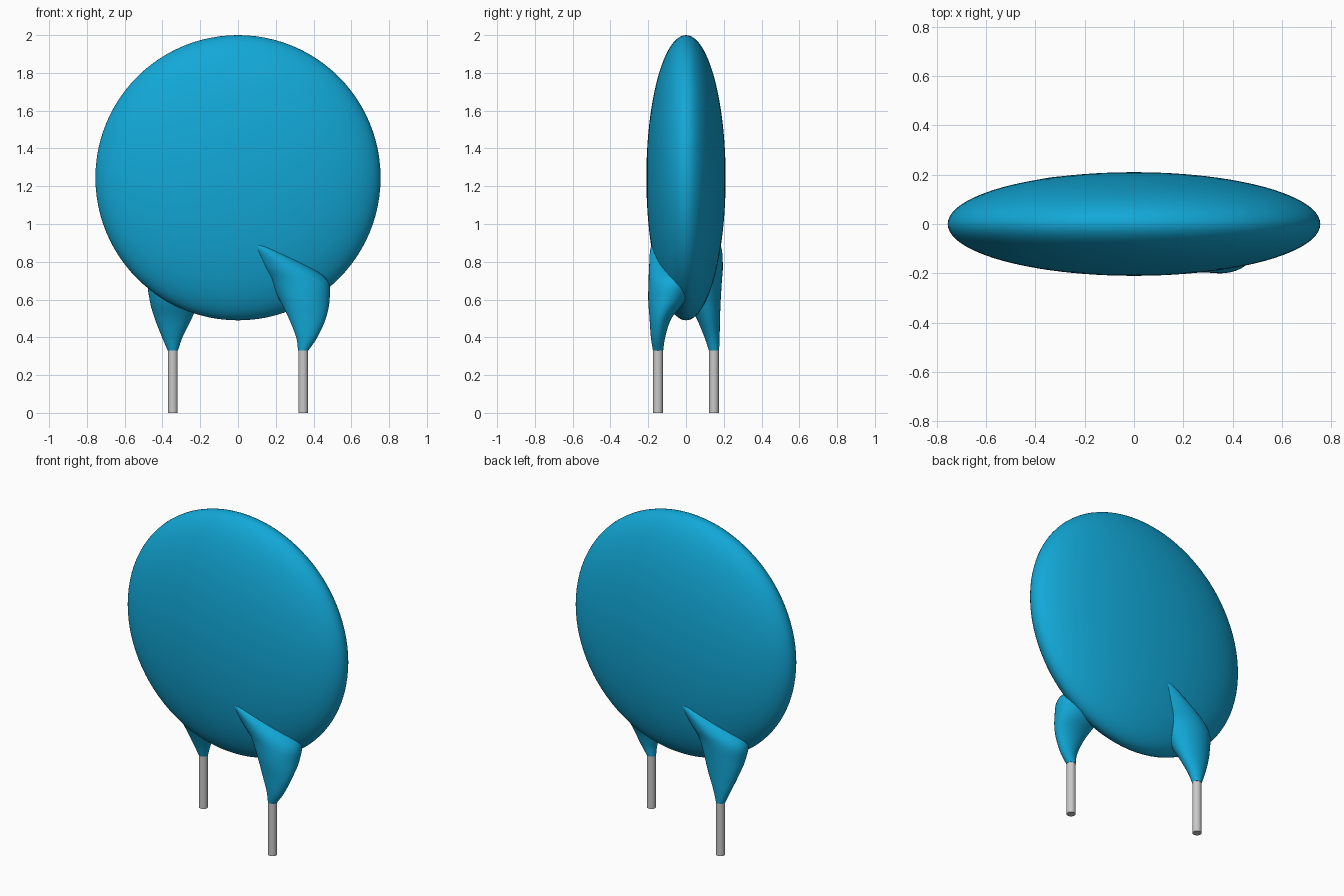
import bpy
import bmesh
from math import cos, sin, pi
from mathutils import Vector

if "Cube" in bpy.data.objects:
    bpy.data.objects.remove(bpy.data.objects["Cube"], do_unlink=True)


def material(name, rgb):
    m = bpy.data.materials.new(name)
    m.use_nodes = True
    m.diffuse_color = (*rgb, 1)
    m.node_tree.nodes["Principled BSDF"].inputs["Base Color"].default_value = (*rgb, 1)
    return m


blue = material("blue coating", (0.006, 0.39, 0.68))
metal = material("grey metal", (0.58, 0.58, 0.58))


def finish(obj, name, mat):
    obj.name = name
    obj.data.materials.append(mat)
    bpy.ops.object.select_all(action="DESELECT")
    obj.select_set(True)
    bpy.context.view_layer.objects.active = obj
    bpy.ops.object.transform_apply(location=False, rotation=True, scale=True)
    bpy.ops.object.shade_smooth_by_angle(angle=0.7)


def smooth_stations(stations, steps=6):
    """Catmull-Rom interpolation of loft stations."""
    pts = [Vector(s) for s in stations]
    pts = [pts[0] * 2 - pts[1]] + pts + [pts[-1] * 2 - pts[-2]]
    out = []
    for a, b, c, d in zip(pts, pts[1:], pts[2:], pts[3:]):
        for i in range(steps):
            t = i / steps
            out.append((b * 2 + (c - a) * t + (a * 2 - b * 5 + c * 4 - d) * t**2
                        + (b * 3 - a - c * 3 + d) * t**3) * 0.5)
    return out + [pts[-2]]


def loft(name, stations, side, mat, sides=40):
    """Elliptical sections (z, centre x, centre y, radius x, radius y)."""
    bm = bmesh.new()
    rings = []
    for z, cx, cy, rx, ry in smooth_stations(stations):
        rings.append([bm.verts.new((side * (cx + rx * cos(2 * pi * k / sides)),
                                    side * (cy + ry * sin(2 * pi * k / sides)), z))
                      for k in range(sides)])
    for low, high in zip(rings, rings[1:]):
        for k in range(sides):
            n = (k + 1) % sides
            bm.faces.new((low[k], low[n], high[n], high[k]))
    bm.faces.new(rings[0][::-1])
    bm.faces.new(rings[-1])
    bmesh.ops.recalc_face_normals(bm, faces=bm.faces[:])
    mesh = bpy.data.meshes.new(name)
    bm.to_mesh(mesh)
    bm.free()
    obj = bpy.data.objects.new(name, mesh)
    bpy.context.collection.objects.link(obj)
    finish(obj, name, mat)


# Flattened round body, poles facing front and back
bpy.ops.mesh.primitive_uv_sphere_add(segments=96, ring_count=48, radius=1,
                                     location=(0, 0, 1.245), rotation=(pi / 2, 0, 0))
body = bpy.context.object
body.scale = (0.755, 0.755, 0.21)
finish(body, "disc_body", blue)

# Flared coating that runs from the body down onto each lead
tip = [(0.33, 0.345, -0.148, 0.027, 0.027)]
top = [(0.78, 0.24, -0.09, 0.13, 0.105),
       (0.88, 0.12, -0.1, 0.06, 0.085),
       (0.91, 0.08, -0.09, 0.03, 0.05)]
front = [(0.4, 0.364, -0.148, 0.056, 0.038),
         (0.5, 0.367, -0.135, 0.098, 0.058),
         (0.6, 0.352, -0.1, 0.133, 0.1),
         (0.7, 0.32, -0.08, 0.155, 0.118)]
back = [(0.4, 0.348, -0.138, 0.054, 0.04),
        (0.5, 0.343, -0.118, 0.098, 0.062),
        (0.6, 0.335, -0.092, 0.133, 0.092),
        (0.7, 0.315, -0.08, 0.155, 0.11)]
loft("front_coating_flare", tip + front + top, 1, blue)
loft("back_coating_flare", tip + back + top, -1, blue)

# Straight wire leads
for name, side in (("front_lead", 1), ("back_lead", -1)):
    bpy.ops.mesh.primitive_cylinder_add(vertices=32, radius=0.026, depth=0.35,
                                        location=(side * 0.345, side * -0.148, 0.175))
    finish(bpy.context.object, name, metal)
